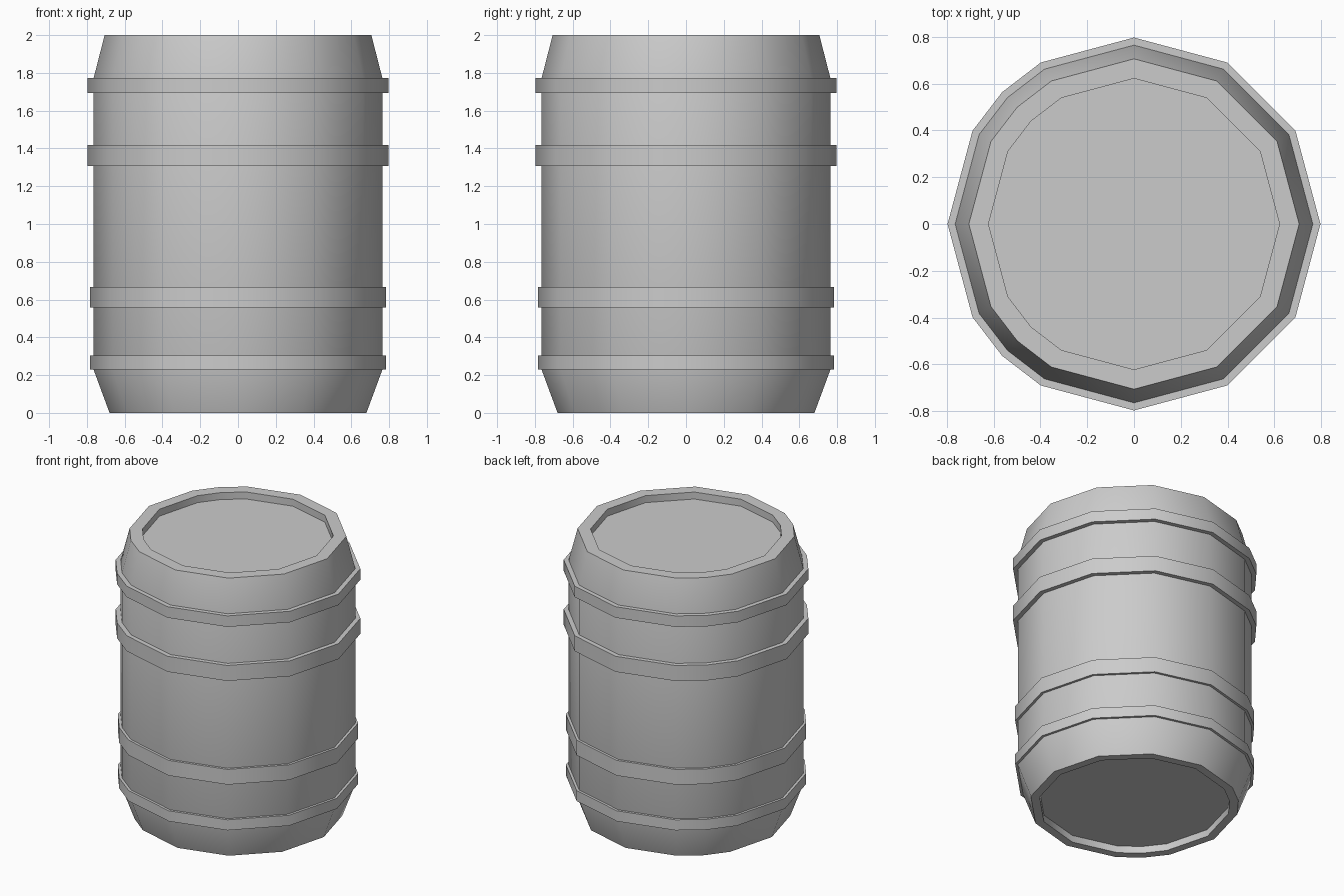
import bpy
import bmesh
from math import cos, sin, radians

if "Cube" in bpy.data.objects:
    bpy.data.objects.remove(bpy.data.objects["Cube"])

# Twelve-sided section with two extra corners on the left side
ANGLES = [radians(a) for a in sorted(list(range(0, 360, 30)) + [135, 225])]


def lathe(name, profile, closed):
    """Revolve (radius, z) points; a closed profile is a ring, an open one is capped."""
    bm = bmesh.new()
    rings = [[bm.verts.new((r * cos(a), r * sin(a), z)) for a in ANGLES]
             for r, z in profile]
    pairs = list(zip(rings, rings[1:]))
    if closed:
        pairs.append((rings[-1], rings[0]))
    else:
        bm.faces.new(rings[0])
        bm.faces.new(rings[-1])
    n = len(ANGLES)
    for lo, hi in pairs:
        for i in range(n):
            j = (i + 1) % n
            bm.faces.new((lo[i], lo[j], hi[j], hi[i]))
    bmesh.ops.recalc_face_normals(bm, faces=bm.faces[:])
    mesh = bpy.data.meshes.new(name)
    bm.to_mesh(mesh)
    bm.free()
    obj = bpy.data.objects.new(name, mesh)
    bpy.context.collection.objects.link(obj)
    bpy.ops.object.select_all(action='DESELECT')
    obj.select_set(True)
    bpy.context.view_layer.objects.active = obj
    bpy.ops.object.shade_smooth_by_angle(angle=radians(40))
    return obj


# Barrel body with recessed base and lid
lathe("barrel_body", [
    (0.622, 0.05), (0.622, 0.0), (0.68, 0.0),
    (0.765, 0.23), (0.765, 1.77),
    (0.706, 2.0), (0.622, 2.0), (0.622, 1.95),
], closed=False)

# Hoops: name, outer radius, bottom z, top z
HOOPS = [
    ("hoop_bottom", 0.783, 0.23, 0.305),
    ("hoop_lower", 0.783, 0.557, 0.666),
    ("hoop_upper", 0.797, 1.306, 1.417),
    ("hoop_top", 0.797, 1.693, 1.772),
]
for name, r, z0, z1 in HOOPS:
    lathe(name, [(0.755, z0), (r, z0), (r, z1), (0.755, z1)], closed=True)
